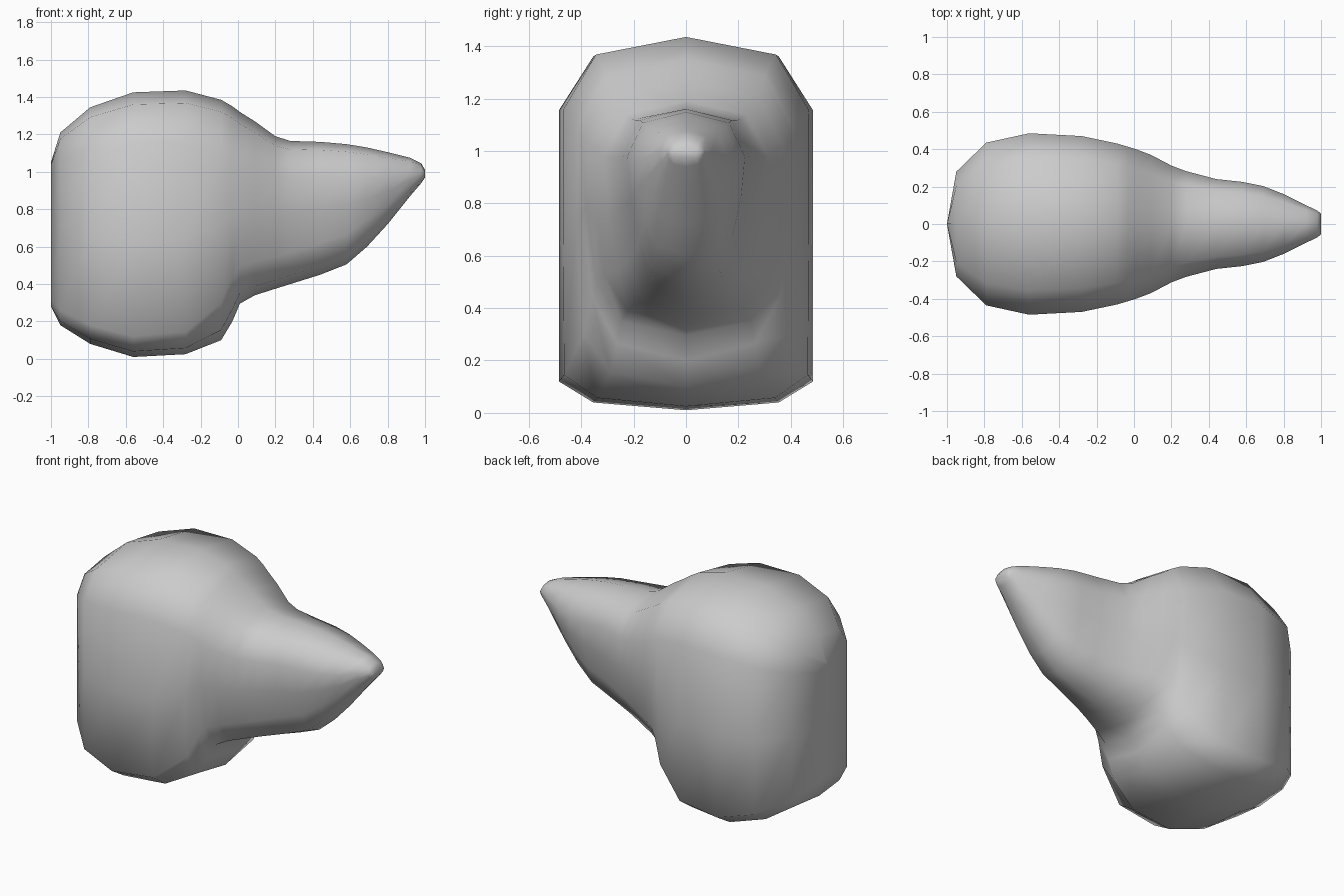
import bpy, bmesh

# Cross-sections along the length:
# x, top z, bottom z, half width, top corner drop, bottom corner rise, lower width factor
stations = [
    (-1.00, 1.05, 0.28, 0.00, 0.06, 0.04, 1.0),
    (-0.95, 1.21, 0.18, 0.28, 0.14, 0.08, 1.0),
    (-0.79, 1.345, 0.08, 0.435, 0.22, 0.10, 1.0),
    (-0.56, 1.425, 0.01, 0.485, 0.27, 0.11, 1.0),
    (-0.28, 1.435, 0.025, 0.47, 0.28, 0.12, 0.99),
    (-0.09, 1.385, 0.10, 0.43, 0.27, 0.20, 0.91),
    (-0.03, 1.35, 0.20, 0.412, 0.26, 0.24, 0.87),
    (0.01, 1.32, 0.295, 0.40, 0.26, 0.20, 0.85),
    (0.09, 1.27, 0.34, 0.37, 0.25, 0.18, 0.83),
    (0.20, 1.19, 0.375, 0.312, 0.21, 0.17, 0.83),
    (0.28, 1.165, 0.40, 0.282, 0.19, 0.17, 0.82),
    (0.44, 1.16, 0.45, 0.24, 0.18, 0.17, 0.80),
    (0.58, 1.148, 0.505, 0.225, 0.17, 0.16, 0.78),
    (0.69, 1.13, 0.60, 0.203, 0.16, 0.14, 0.77),
    (0.80, 1.105, 0.72, 0.16, 0.13, 0.10, 0.78),
    (0.92, 1.075, 0.87, 0.10, 0.08, 0.05, 0.85),
    (0.98, 1.045, 0.94, 0.072, 0.04, 0.03, 0.9),
    (1.00, 1.01, 0.97, 0.055, 0.015, 0.01, 0.95),
]


def section(x, top, bot, w, ct, cb, f):
    lw = w * f
    hi, lo = top - ct, bot + cb
    half = [(0.73 * w, top - 0.24 * ct), (w, hi),
            (w * (0.7 + 0.3 * f), (hi + lo) / 2),
            (lw, lo), (0.73 * lw, bot + 0.27 * cb)]
    right = [(x, y, z) for y, z in half]
    left = [(x, -y, z) for y, z in reversed(half)]
    return [(x, 0, top)] + right + [(x, 0, bot)] + left


# Body and snout as one continuous loft
bm = bmesh.new()
rings = [[bm.verts.new(p) for p in section(*s)] for s in stations]
for a, b in zip(rings, rings[1:]):
    n = len(a)
    for i in range(n):
        j = (i + 1) % n
        bm.faces.new((a[i], a[j], b[j], b[i]))
bm.faces.new(rings[-1])
bmesh.ops.remove_doubles(bm, verts=bm.verts[:], dist=0.0005)
bmesh.ops.recalc_face_normals(bm, faces=bm.faces[:])
for face in bm.faces:
    face.smooth = True

mesh = bpy.data.meshes.new("head_with_snout")
bm.to_mesh(mesh)
bm.free()
obj = bpy.data.objects.new("head_with_snout", mesh)
bpy.context.collection.objects.link(obj)
